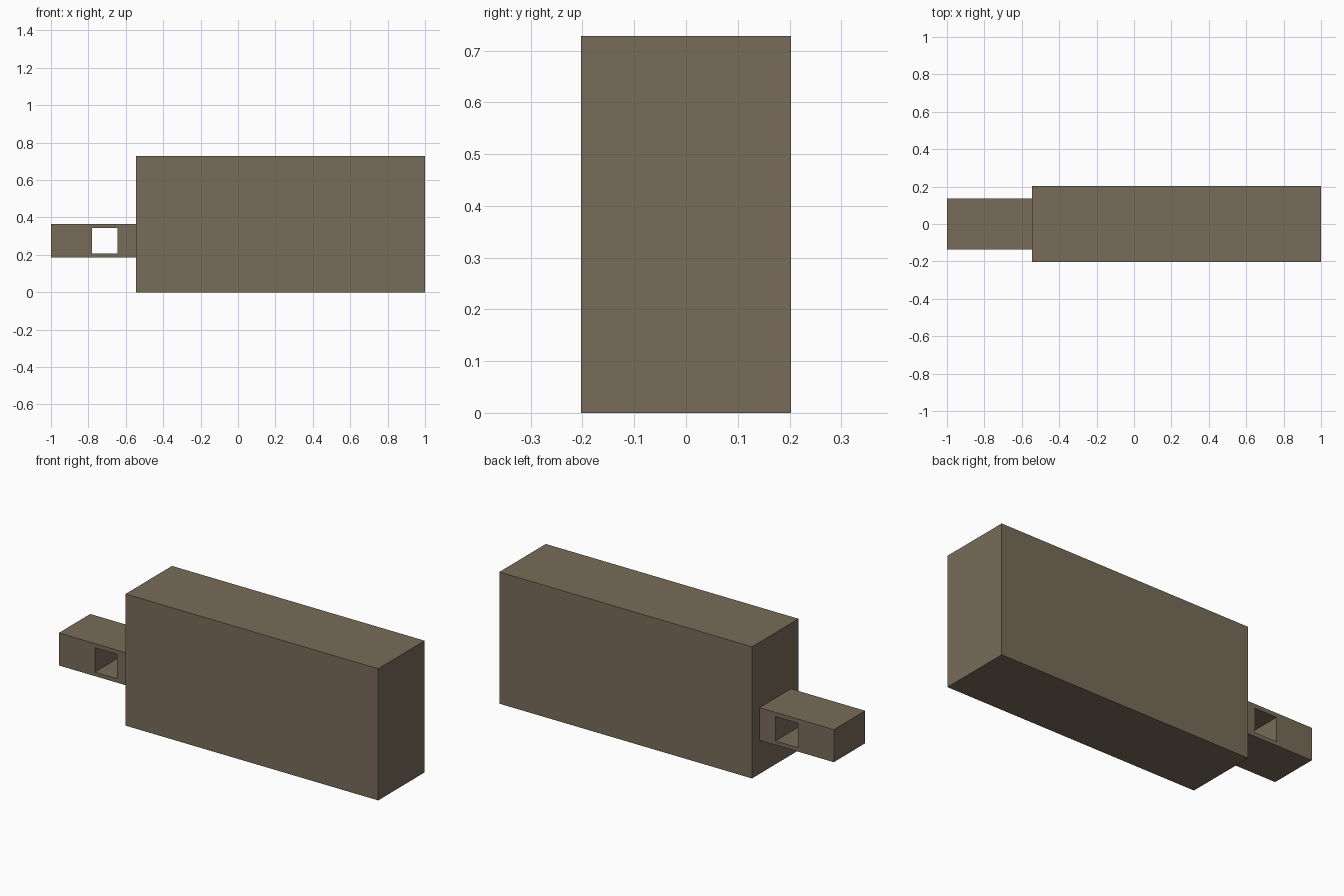
import bpy
import bmesh
from mathutils import Vector

cube = bpy.data.objects.get("Cube")
if cube:
    bpy.data.objects.remove(cube, do_unlink=True)

# Single flat colour
brown = bpy.data.materials.new("dull_brown")
brown.use_nodes = True
colour = (0.19, 0.15, 0.102, 1)
brown.diffuse_color = colour
brown.node_tree.nodes["Principled BSDF"].inputs["Base Color"].default_value = colour


def rect(bm, x0, x1, z0, z1, y):
    """Four corners of an upright rectangle at depth y."""
    return [bm.verts.new((x, y, z)) for x, z in ((x0, z0), (x1, z0), (x1, z1), (x0, z1))]


def block(name, outer, half_depth, hole=None):
    """Extrude a rectangle, or a rectangular frame, from front to back."""
    bm = bmesh.new()
    a = rect(bm, *outer, -half_depth)
    if hole:
        b = rect(bm, *hole, -half_depth)
        for i in range(4):
            j = (i + 1) % 4
            bm.faces.new((a[i], a[j], b[j], b[i]))
    else:
        bm.faces.new(a)
    front = bm.faces[:]
    geom = bmesh.ops.extrude_face_region(bm, geom=front, use_keep_orig=True)["geom"]
    verts = [v for v in geom if isinstance(v, bmesh.types.BMVert)]
    bmesh.ops.translate(bm, verts=verts, vec=Vector((0, 2 * half_depth, 0)))
    bmesh.ops.recalc_face_normals(bm, faces=bm.faces[:])
    mesh = bpy.data.meshes.new(name)
    bm.to_mesh(mesh)
    bm.free()
    mesh.materials.append(brown)
    obj = bpy.data.objects.new(name, mesh)
    bpy.context.collection.objects.link(obj)
    return obj


# Main slab
block("main_block", (-0.546, 1.0, 0.0, 0.728), 0.203)
# End tab with a square hole running front to back
block("end_tab", (-1.0, -0.546, 0.186, 0.366), 0.137, hole=(-0.78, -0.643, 0.208, 0.343))
